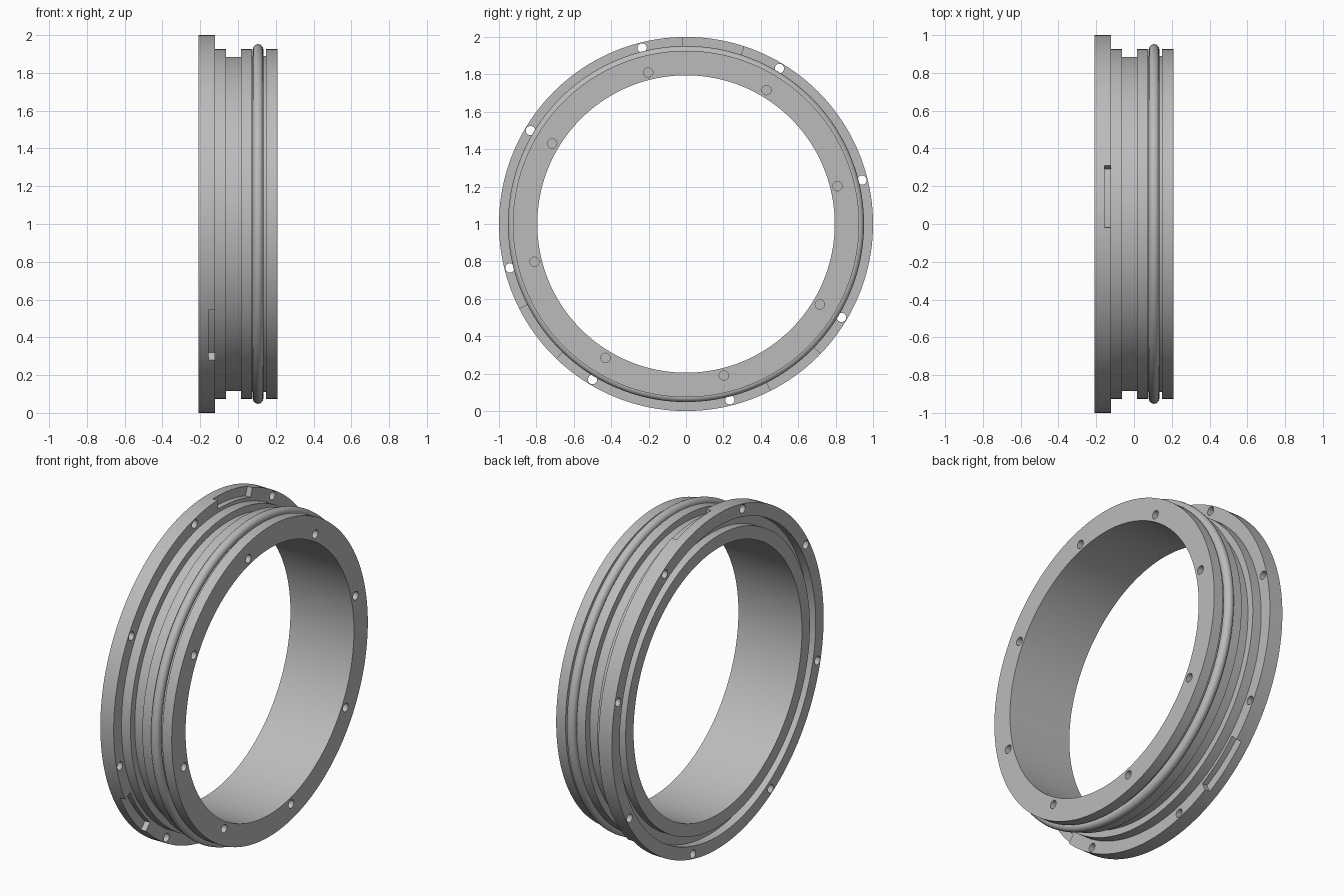
import bpy, bmesh, math
from mathutils import Matrix, Vector

cube = bpy.data.objects.get("Cube")
if cube:
    bpy.data.objects.remove(cube, do_unlink=True)

AXIS_Z = 1.0      # height of the ring axis, which runs along x
HALF = 0.21       # half the ring's width
SEGMENTS = 160

grey = bpy.data.materials.new("machined_grey")
grey.use_nodes = True
grey.diffuse_color = (0.5, 0.5, 0.5, 1)
grey.node_tree.nodes["Principled BSDF"].inputs["Base Color"].default_value = (0.5, 0.5, 0.5, 1)


def point(x, r, angle):
    return Vector((x, r * math.cos(angle), AXIS_Z + r * math.sin(angle)))


def revolve(bm, profile, start=0.0, sweep=math.tau, steps=SEGMENTS):
    """Sweep a closed (x, radius) profile around the axis, capping partial sweeps."""
    full = sweep >= math.tau - 1e-6
    count = steps if full else steps + 1
    rings = [[bm.verts.new(point(x, r, start + sweep * i / steps)) for x, r in profile]
             for i in range(count)]
    n = len(profile)
    for i in range(steps):
        a, b = rings[i], rings[(i + 1) % count]
        for j in range(n):
            k = (j + 1) % n
            bm.faces.new((a[j], a[k], b[k], b[j]))
    if not full:
        bm.faces.new(rings[0])
        bm.faces.new(rings[-1])


def drill(bm, x, r, angle, radius, depth):
    turn = Matrix.Rotation(math.pi / 2, 4, 'Y')
    bmesh.ops.create_cone(bm, cap_ends=True, segments=24, radius1=radius, radius2=radius,
                          depth=depth, matrix=Matrix.Translation(point(x, r, angle)) @ turn)


def finish(name, bm):
    bmesh.ops.recalc_face_normals(bm, faces=bm.faces)
    mesh = bpy.data.meshes.new(name)
    bm.to_mesh(mesh)
    bm.free()
    mesh.materials.append(grey)
    obj = bpy.data.objects.new(name, mesh)
    bpy.context.collection.objects.link(obj)
    return obj


def smooth(obj):
    bpy.ops.object.select_all(action='DESELECT')
    obj.select_set(True)
    bpy.context.view_layer.objects.active = obj
    bpy.ops.object.shade_smooth_by_angle(angle=math.radians(30))


# Flanged ring with two outer grooves and a groove in the flange face
bm = bmesh.new()
revolve(bm, [
    (-HALF, 0.795), (-HALF, 0.87), (-0.16, 0.87), (-0.16, 0.925), (-HALF, 0.925),
    (-HALF, 1.0), (-0.122, 1.0), (-0.122, 0.926),
    (-0.063, 0.926), (-0.063, 0.885), (0.016, 0.885), (0.016, 0.926),
    (0.074, 0.926), (0.074, 0.89), (0.148, 0.89), (0.148, 0.926),
    (HALF, 0.926), (HALF, 0.795),
])
ring = finish("flanged_ring", bm)

# Cutters: through holes in the flange, blind holes in the end face, rim slots
bm = bmesh.new()
first = math.radians(14)
for i in range(8):
    angle = first + i * math.tau / 8
    drill(bm, -0.165, 0.97, angle, 0.025, 0.2)
    drill(bm, HALF, 0.835, angle, 0.025, 0.2)
slot = [(-0.155, 0.946), (-0.155, 1.04), (-0.09, 1.04), (-0.09, 0.946)]
width = math.radians(19)
for i in (1, 4, 6):
    middle = first + (i + 0.5) * math.tau / 8
    revolve(bm, slot, middle - width / 2, width, 12)
cutter = finish("hole_and_slot_cutter", bm)
cutter.hide_render = True

cut = ring.modifiers.new("holes_and_slots", 'BOOLEAN')
cut.operation = 'DIFFERENCE'
cut.solver = 'EXACT'
cut.object = cutter
bpy.context.view_layer.objects.active = ring
bpy.ops.object.modifier_apply(modifier=cut.name)
bpy.data.objects.remove(cutter, do_unlink=True)
smooth(ring)

# Round sealing ring seated in the groove
bm = bmesh.new()
revolve(bm, [(0.106 + 0.028 * math.cos(t * math.tau / 20), 0.924 + 0.028 * math.sin(t * math.tau / 20))
             for t in range(20)])
smooth(finish("sealing_ring", bm))
